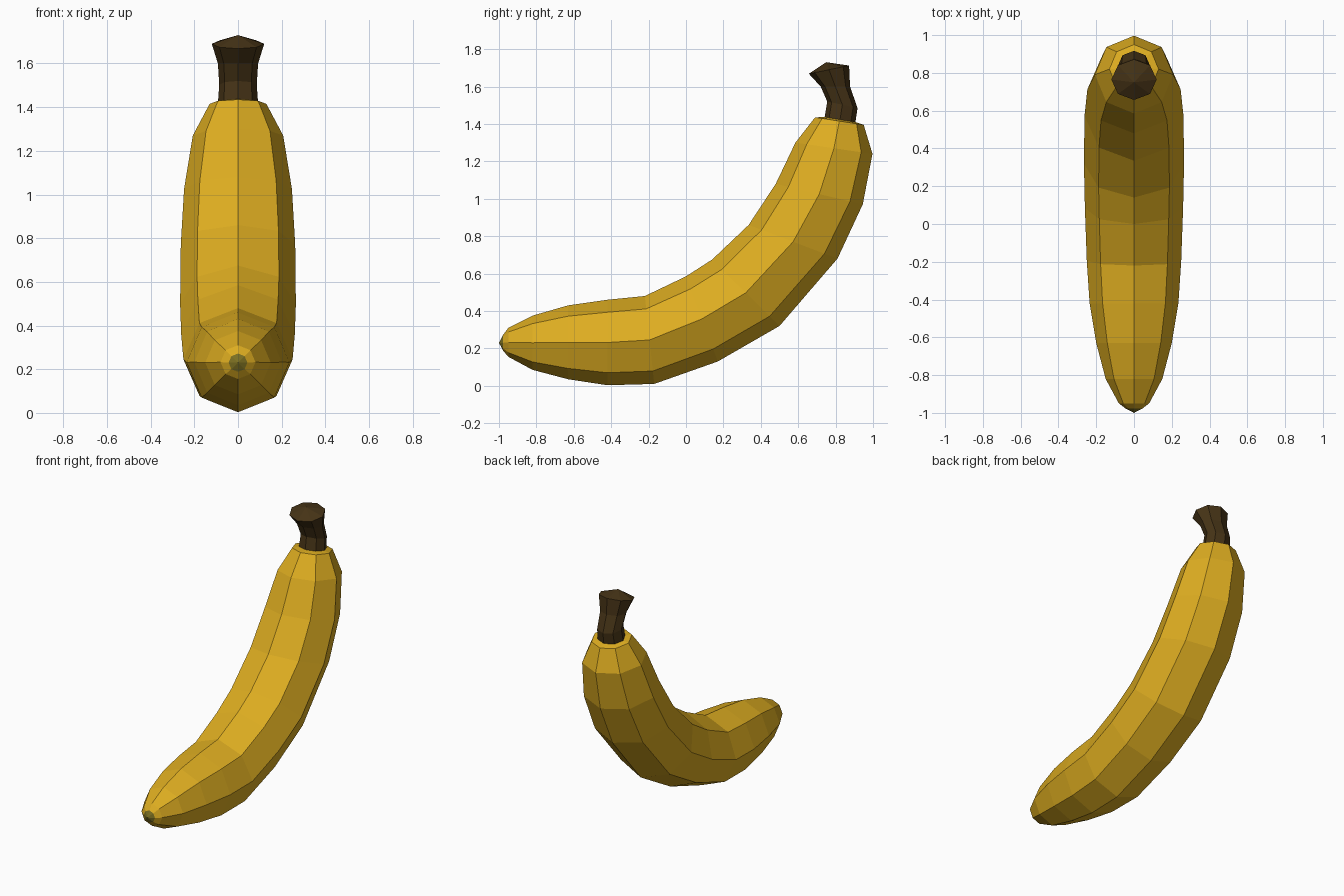
import bpy, bmesh, math
from mathutils import Vector

if "Cube" in bpy.data.objects:
    bpy.data.objects.remove(bpy.data.objects["Cube"])


def material(name, color):
    m = bpy.data.materials.new(name)
    m.diffuse_color = (*color, 1)
    m.use_nodes = True
    m.node_tree.nodes["Principled BSDF"].inputs["Base Color"].default_value = m.diffuse_color
    return m


def loft(name, rings, mat, start=None, end=None, sides=8):
    """Skin octagonal rings: each is inner (y, z), outer (y, z), half width."""
    bm = bmesh.new()
    loops = []
    for iy, iz, oy, oz, w in rings:
        inner, outer = Vector((0, iy, iz)), Vector((0, oy, oz))
        mid, half = (inner + outer) / 2, (inner - outer) / 2
        loops.append([bm.verts.new(mid + half * math.cos(a) + Vector((w * math.sin(a), 0, 0)))
                      for a in (2 * math.pi * i / sides for i in range(sides))])
    for a, b in zip(loops, loops[1:]):
        for i in range(sides):
            j = (i + 1) % sides
            bm.faces.new((a[i], a[j], b[j], b[i]))
    # pointed end caps
    for point, loop in ((start, loops[0]), (end, loops[-1])):
        if point:
            v = bm.verts.new((0, *point))
            for i in range(sides):
                bm.faces.new((loop[i], loop[(i + 1) % sides], v))
    bmesh.ops.recalc_face_normals(bm, faces=bm.faces)
    me = bpy.data.meshes.new(name)
    bm.to_mesh(me)
    bm.free()
    me.materials.append(mat)
    ob = bpy.data.objects.new(name, me)
    bpy.context.collection.objects.link(ob)
    return ob


yellow = material("peel_yellow", (0.73, 0.42, 0.015))
brown = material("stem_brown", (0.06, 0.033, 0.008))
green = material("tip_green", (0.2, 0.16, 0.015))

# Curved peel, from the blossom end up to the stem
tip_ring = (-0.978, 0.272, -0.978, 0.188, 0.043)
loft("peel", [
    tip_ring,
    (-0.95, 0.31, -0.95, 0.155, 0.08),
    (-0.82, 0.375, -0.82, 0.085, 0.15),
    (-0.63, 0.43, -0.63, 0.035, 0.20),
    (-0.42, 0.46, -0.42, 0.003, 0.235),
    (-0.22, 0.48, -0.17, 0.01, 0.25),
    (0.00, 0.585, 0.17, 0.13, 0.26),
    (0.14, 0.675, 0.50, 0.32, 0.265),
    (0.335, 0.86, 0.81, 0.68, 0.262),
    (0.48, 1.08, 0.945, 0.97, 0.247),
    (0.585, 1.30, 0.997, 1.24, 0.207),
    (0.69, 1.435, 0.95, 1.395, 0.13),
    (0.74, 1.437, 0.905, 1.41, 0.09),
], yellow)

# Dark blossom tip
loft("blossom_tip", [tip_ring], green, start=(-1.0, 0.23))

# Stem with flared, slightly domed end
loft("stem", [
    (0.74, 1.43, 0.905, 1.403, 0.092),
    (0.755, 1.52, 0.917, 1.485, 0.086),
    (0.72, 1.60, 0.877, 1.60, 0.092),
    (0.657, 1.668, 0.872, 1.712, 0.12),
], brown, end=(0.75, 1.73))
